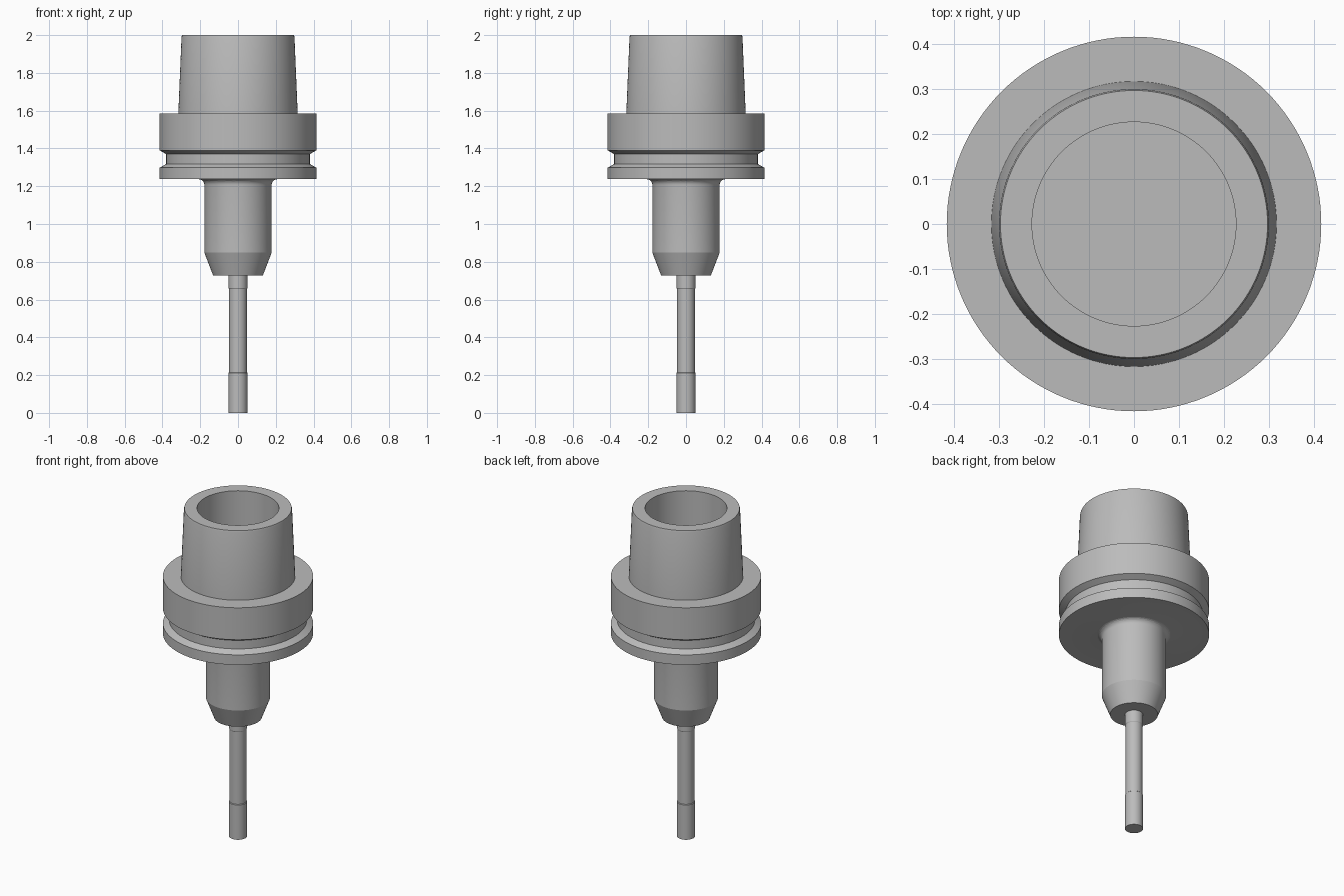
import bpy
import math

cube = bpy.data.objects.get("Cube")
if cube:
    bpy.data.objects.remove(cube, do_unlink=True)

steel = bpy.data.materials.new("steel grey")
steel.use_nodes = True
GREY = (0.5, 0.5, 0.5, 1)
steel.diffuse_color = GREY
steel.node_tree.nodes["Principled BSDF"].inputs["Base Color"].default_value = GREY


def lathe(name, profile, sides):
    """Revolve (radius, height) points around z; end radii of 0 become poles."""
    verts, rings, faces = [], [], []
    for r, z in profile:
        count = sides if r > 0 else 1
        rings.append(range(len(verts), len(verts) + count))
        for i in range(count):
            a = math.tau * i / sides
            verts.append((r * math.cos(a), r * math.sin(a), z))
    for low, high in zip(rings, rings[1:]):
        for i in range(sides):
            j = (i + 1) % sides
            quad = [low[i % len(low)], low[j % len(low)],
                    high[j % len(high)], high[i % len(high)]]
            faces.append(list(dict.fromkeys(quad)))
    mesh = bpy.data.meshes.new(name)
    mesh.from_pydata(verts, [], faces)
    mesh.materials.append(steel)
    obj = bpy.data.objects.new(name, mesh)
    bpy.context.collection.objects.link(obj)
    bpy.ops.object.select_all(action="DESELECT")
    obj.select_set(True)
    bpy.context.view_layer.objects.active = obj
    bpy.ops.object.shade_smooth_by_angle(angle=math.radians(15))
    return obj


# Concave fillet where the nose meets the flange
NOSE, FILLET, FLANGE_BASE = 0.178, 0.03, 1.237
fillet = []
for k in range(7):
    a = math.pi / 2 * k / 6
    fillet.append((NOSE + FILLET * (1 - math.cos(a)),
                   FLANGE_BASE - FILLET * (1 - math.sin(a))))

# Holder: nose, grooved flange, hollow taper shank
lathe("tool_holder",
      [(0, 0.728), (0.132, 0.728), (NOSE, 0.848)] + fillet +
      [(0.415, FLANGE_BASE), (0.415, 1.298), (0.38, 1.318),
       (0.38, 1.37), (0.415, 1.39), (0.415, 1.585),
       (0.316, 1.585), (0.299, 1.99), (0.296, 2.0),
       (0.226, 2.0), (0.226, 1.56), (0, 1.56)], 128)

# Cutter: shank, relieved neck and cutting tip
lathe("cutting_tool",
      [(0, 0), (0.05, 0), (0.05, 0.212), (0.047, 0.215),
       (0.047, 0.655), (0.05, 0.66), (0.05, 0.74), (0, 0.74)], 48)
